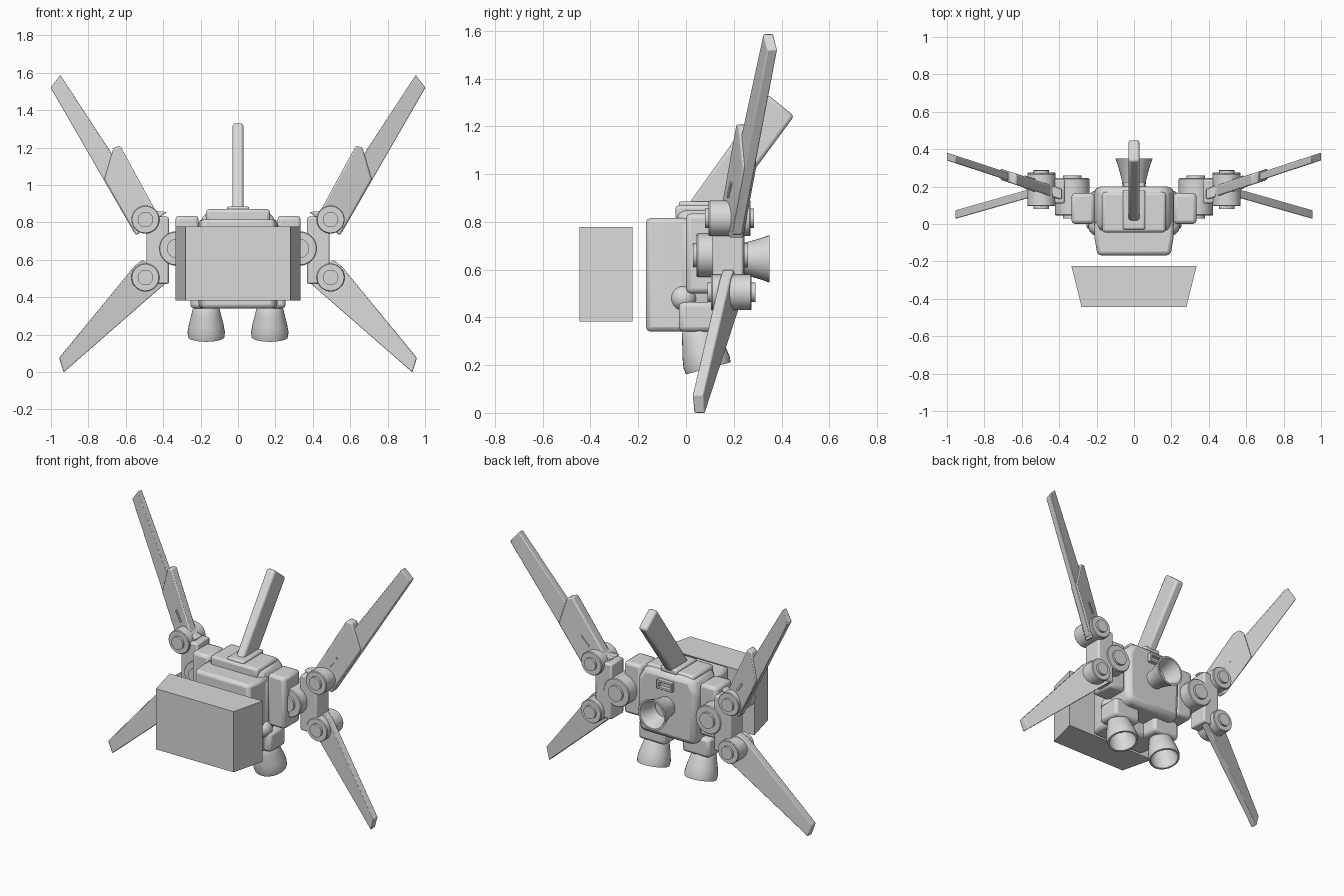
import bpy, bmesh, math
from mathutils import Vector, Matrix

old = bpy.data.objects.get("Cube")
if old:
    bpy.data.objects.remove(old, do_unlink=True)

GREY = (0.7, 0.7, 0.7, 1)
grey = bpy.data.materials.new("plain light grey")
grey.use_nodes = True
grey.diffuse_color = GREY
grey.node_tree.nodes["Principled BSDF"].inputs["Base Color"].default_value = GREY


def finish(name, bm, bevel=0, mirror=False):
    bmesh.ops.recalc_face_normals(bm, faces=bm.faces)
    mesh = bpy.data.meshes.new(name)
    bm.to_mesh(mesh)
    bm.free()
    mesh.materials.append(grey)
    ob = bpy.data.objects.new(name, mesh)
    bpy.context.collection.objects.link(ob)
    bpy.ops.object.select_all(action="DESELECT")
    ob.select_set(True)
    bpy.context.view_layer.objects.active = ob
    bpy.ops.object.shade_smooth_by_angle(angle=math.radians(35))
    if bevel:
        mod = ob.modifiers.new("Bevel", "BEVEL")
        mod.width = bevel
        mod.segments = 2
        mod.limit_method = "ANGLE"
    if mirror:
        ob.modifiers.new("Mirror", "MIRROR").use_mirror_merge = False
    return ob


def box(name, x, y, z, bevel=0.015, mirror=False):
    """Box from (min, max) ranges."""
    bm = bmesh.new()
    bmesh.ops.create_cube(bm, size=1)
    for v in bm.verts:
        v.co = [lo + (hi - lo) * (c + 0.5) for (lo, hi), c in zip((x, y, z), v.co)]
    return finish(name, bm, bevel, mirror)


def slab(name, outline, place, offset, bevel=0, mirror=False):
    """Flat outline, placed in space by a rule and thickened along offset."""
    bm = bmesh.new()
    half = Vector(offset) / 2
    face = bm.faces.new([bm.verts.new(Vector(place(a, b)) - half) for a, b in outline])
    ret = bmesh.ops.extrude_face_region(bm, geom=[face])
    new = [g for g in ret["geom"] if isinstance(g, bmesh.types.BMVert)]
    bmesh.ops.translate(bm, vec=half * 2, verts=new)
    return finish(name, bm, bevel, mirror)


def lathe(name, profile, origin, axis, mirror=False, steps=32):
    """Profile of (radius, height) turned round an axis from origin."""
    bm = bmesh.new()
    pts = [bm.verts.new((r, 0, h)) for r, h in profile]
    edges = [bm.edges.new(p) for p in zip(pts, pts[1:])]
    bmesh.ops.spin(bm, geom=pts + edges, cent=(0, 0, 0), axis=(0, 0, 1),
                   angle=math.tau, steps=steps)
    bmesh.ops.remove_doubles(bm, verts=bm.verts, dist=0.0005)
    turn = Vector(axis).to_track_quat("Z", "Y").to_matrix().to_4x4()
    bm.transform(Matrix.Translation(origin) @ turn)
    return finish(name, bm, 0, mirror)


def joint(name, x, z, y0, y1, r):
    """Front-to-back pivot with a raised inner cap at each end."""
    n = y1 - y0
    lathe(name, [(0, 0), (r * .55, 0), (r * .55, .015), (r * .95, .015), (r, .02),
                 (r, n - .02), (r * .95, n - .015), (r * .55, n - .015),
                 (r * .55, n), (0, n)], (x, y0, z), (0, 1, 0), True)


def bell(name, outer, origin, axis, length, mirror=False):
    """Hollow exhaust nozzle; outer lists (radius, fraction of length)."""
    inner = [(r - .012, t) for r, t in reversed(outer) if t > .25]
    profile = [(0, 0)] + outer + inner + [(0, inner[-1][1])]
    lathe(name, [(r, t * length) for r, t in profile], origin, axis, mirror)


# Detached front shield
slab("front_shield", [(-.335, -.225), (.335, -.225), (.28, -.445), (-.28, -.445)],
     lambda x, y: (x, y, .58), (0, 0, .395))

# Body
slab("front_block", [(-.21, .02), (.21, .02), (.21, -.08), (.195, -.168),
                     (-.195, -.168), (-.21, -.08)],
     lambda x, y: (x, y, .578), (0, 0, .476), .02)
slab("rear_block", [(-.2, .43), (.2, .43), (.215, .52), (.215, .78), (.17, .86),
                    (-.17, .86), (-.215, .78)],
     lambda x, z: (x, .08, z), (0, .24, 0), .035)
box("top_deck", (-.17, .17), (-.045, .17), (.8, .87), .015)
box("fin_base", (-.06, .06), (-.03, .18), (.85, .885), .01)
box("shoulder_box", (.21, .335), (.0, .165), (.5, .835), .02, True)
box("hip_block", (.06, .255), (-.03, .13), (.34, .465), .02, True)
lathe("hip_ball", [(.055 * math.sin(i * math.pi / 12), -.055 * math.cos(i * math.pi / 12))
                   for i in range(13)], (.19, -.01, .48), (0, 0, 1), True)

# Slot frame on the back
box("slot_top", (-.055, .055), (.18, .225), (.8, .815), .003)
box("slot_bottom", (-.055, .055), (.18, .225), (.755, .77), .003)
box("slot_end", (.04, .055), (.18, .225), (.755, .815), .003, True)

# Nozzles
bell("lower_nozzle", [(.055, 0), (.068, .08), (.078, .3), (.092, .6), (.1, .85), (.097, 1)],
     (.17, .045, .365), (0, .27, -1), .185, True)
bell("rear_nozzle", [(.06, 0), (.066, .3), (.074, .5), (.088, .8), (.1, 1)],
     (0, .19, .645), (0, 1, 0), .16)

# Top fin
slab("top_fin", [(0, .86), (.34, 1.335), (.453, 1.243), (.17, .86)],
     lambda y, z: (0, y, z), (.06, 0, 0), .014)

# Wing mounts
joint("shoulder_joint", .33, .66, .03, .26, .092)
slab("wing_bracket", [(.37, .47), (.45, .47), (.49, .52), (.49, .8), (.43, .83), (.37, .83)],
     lambda x, z: (x, .175, z), (0, .13, 0), .01, True)
joint("upper_wing_joint", .495, .815, .08, .285, .075)
joint("lower_wing_joint", .495, .505, .09, .29, .075)


# Wings lie on planes swept back above and forward below
def upper(x, z):
    return x, .163 + .33 * (x - .4), z


def lower(x, z):
    return x, .18 - .285 * (x - .5), z


slab("upper_wing_root", [(.38, .855), (.44, .86), (.63, 1.21), (.665, 1.2), (.715, 1.03),
                         (.545, .73)], upper, (0, .06, 0), .008, True)
slab("upper_wing_blade", [(.5, .9), (.95, 1.588), (1.002, 1.52), (.555, .745)],
     upper, (0, .042, 0), .005, True)
slab("upper_wing_tab", [(.54, .9), (.585, .96), (.575, .97), (.53, .91)],
     upper, (0, .072, 0), 0, True)
slab("lower_wing", [(.38, .48), (.51, .6), (.555, .565), (.957, .075), (.932, -.002)],
     lower, (0, .045, 0), .005, True)
